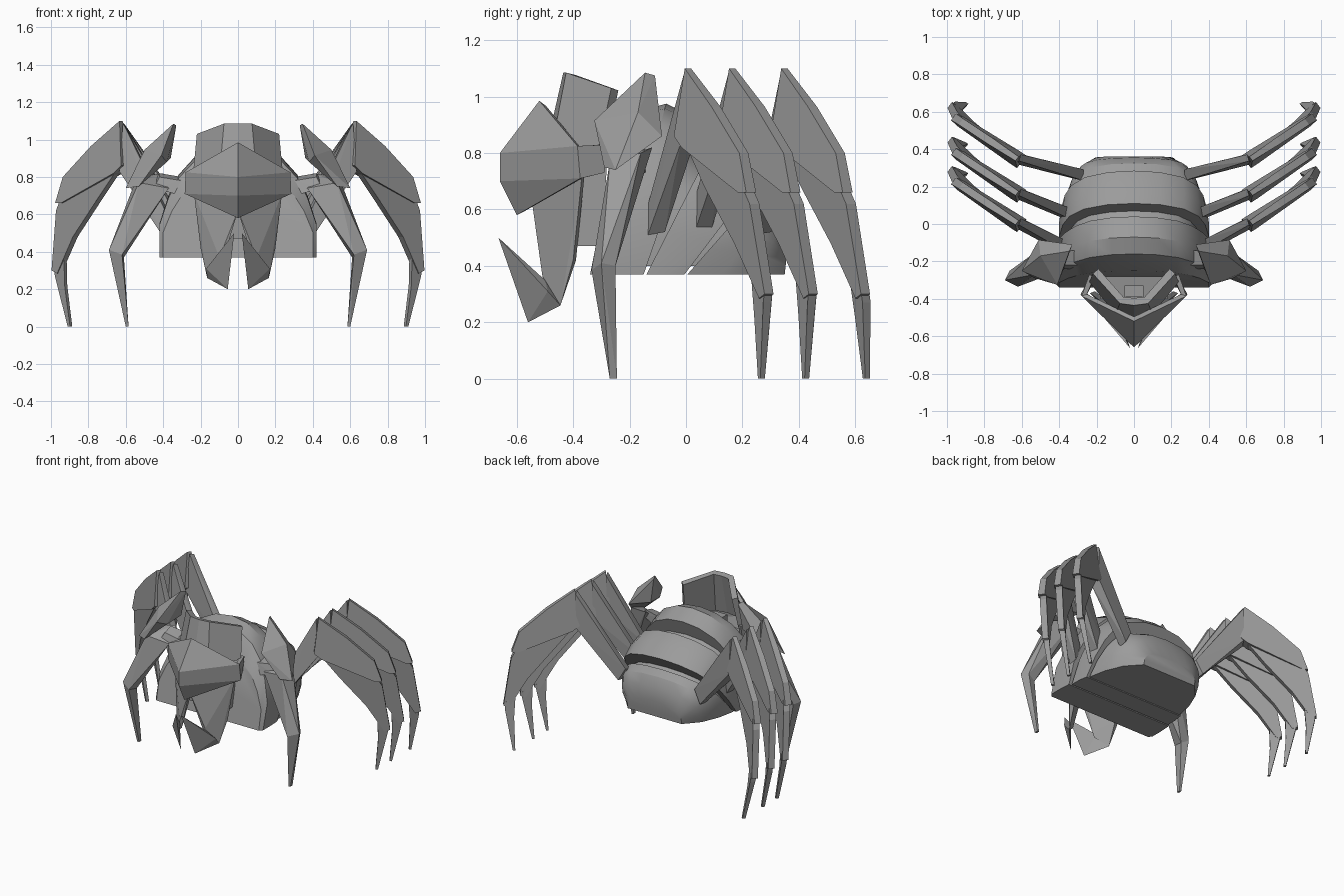
import bpy, bmesh
from mathutils import Vector

if "Cube" in bpy.data.objects:
    bpy.data.objects.remove(bpy.data.objects["Cube"])

shell = bpy.data.materials.new("shell_grey")
shell.diffuse_color = (0.33, 0.33, 0.33, 1)
shell.use_nodes = True
shell.node_tree.nodes["Principled BSDF"].inputs["Base Color"].default_value = shell.diffuse_color


def finish(name, bm, mirror=True, solid=0, smooth=False):
    bmesh.ops.recalc_face_normals(bm, faces=bm.faces)
    me = bpy.data.meshes.new(name)
    bm.to_mesh(me)
    bm.free()
    ob = bpy.data.objects.new(name, me)
    bpy.context.collection.objects.link(ob)
    me.materials.append(shell)
    if mirror:
        m = ob.modifiers.new("mirror", 'MIRROR')
        m.use_clip = True
        m.merge_threshold = 0.001
    if solid:
        s = ob.modifiers.new("thickness", 'SOLIDIFY')
        s.thickness = solid
        s.offset = -1
    if smooth:
        bpy.ops.object.select_all(action='DESELECT')
        ob.select_set(True)
        bpy.context.view_layer.objects.active = ob
        bpy.ops.object.shade_smooth_by_angle(angle=0.5)
    return ob


def hull(name, pts, mirror=True):
    """Faceted solid around a handful of corner points."""
    bm = bmesh.new()
    vs = [bm.verts.new(p) for p in pts]
    bmesh.ops.convex_hull(bm, input=vs)
    inner = [v for v in bm.verts if not v.link_faces]
    bmesh.ops.delete(bm, geom=inner, context='VERTS')
    return finish(name, bm, mirror)


def sheet(name, pts, faces, solid):
    """Thin folded plate, mirrored across x."""
    bm = bmesh.new()
    vs = [bm.verts.new(p) for p in pts]
    for f in faces:
        bm.faces.new([vs[i] for i in f])
    return finish(name, bm, True, solid)


def blade(name, pts):
    """Flat leg plate from an outline of (x, y, z, half thickness)."""
    n = Vector((-0.6, 0.8, 0))
    bm = bmesh.new()
    a = [bm.verts.new(Vector(p[:3]) + n * p[3]) for p in pts]
    b = [bm.verts.new(Vector(p[:3]) - n * p[3]) for p in pts]
    bm.faces.new(a)
    bm.faces.new(b[::-1])
    for i in range(len(pts)):
        j = (i + 1) % len(pts)
        bm.faces.new((a[i], b[i], b[j], a[j]))
    return finish(name, bm)


# Body: three domed segments lofted through leaning arches
ARCH = [(1, 0), (1, .3), (.95, .55), (.86, .73), (.67, .88), (.36, .972), (0, 1)]
ARCH = ARCH + [(-u, v) for u, v in ARCH[-2::-1]]


def body_segment(name, sections, taper=0, base=0.37):
    bm = bmesh.new()
    rings = []
    for yb, yt, zt, w in sections:
        rings.append([bm.verts.new((w * u * (1 - taper * max(0, v - .3)), yb + (yt - yb) * v,
                                    base + (zt - base) * v)) for u, v in ARCH])
    k = len(ARCH)
    for r, s in zip(rings, rings[1:]):
        for i in range(k):
            j = (i + 1) % k
            bm.faces.new((r[i], r[j], s[j], s[i]))
    bm.faces.new(rings[0])
    bm.faces.new(rings[-1][::-1])
    finish(name, bm, mirror=False, smooth=True)


# (bottom y, top y, top z, half width)
body_segment("front_body", [(-.34, -.25, .82, .40), (-.32, -.16, .95, .42), (-.24, -.07, .975, .42),
                            (-.15, .04, .92, .415)], taper=.28)
body_segment("body_core", [(-.20, 0, .82, .35), (-.08, .16, .73, .35), (.04, .28, .61, .34)], base=.40)
body_segment("middle_body", [(-.14, .11, .86, .40), (-.07, .20, .82, .40),
                             (-.005, .285, .75, .39)])
body_segment("rear_body", [(.005, .27, .67, .375), (.13, .325, .64, .35),
                           (.25, .355, .58, .30), (.35, .362, .48, .21)])

# Head: pointed mask, raised crest behind it, and the core joining the body
sheet("mask", [(0, -.52, .985), (0, -.66, .80), (0, -.66, .70), (0, -.60, .58),
               (.28, -.385, .825), (.285, -.375, .71), (.24, -.27, .83), (.24, -.29, .73)],
      [(0, 1, 4), (1, 2, 5, 4), (2, 3, 5), (4, 5, 7, 6)], .03)
sheet("crest", [(0, -.435, 1.085), (.075, -.425, 1.085), (.22, -.265, 1.03),
                (0, -.50, .80), (.10, -.48, .80), (.24, -.31, .82)],
      [(0, 1, 4, 3), (1, 2, 5, 4)], .04)
hull("neck", [(x, y, z) for x in (-.18, .18) for y, z in
              ((-.39, .47), (-.30, .47), (-.40, .74), (-.28, .76))], mirror=False)
hull("head_core", [(x, y, z) for x in (-.05, .05) for y in (-.39, -.33) for z in (.74, .82)],
     mirror=False)

# Jaws: folded columns under the mask with forward pointing fangs
hull("jaw", [(.235, -.37, .71), (.21, -.36, .72), (0, -.545, .62), (0, -.50, .64),
             (.20, -.40, .42), (.17, -.39, .42), (.10, -.51, .37), (.10, -.47, .38),
             (.165, -.445, .26), (.09, -.50, .32)])
hull("fang", [(.165, -.445, .26), (.055, -.56, .20), (.02, -.665, .50),
              (.105, -.50, .35), (.17, -.49, .31)])

# Three pairs of long rear legs
for i, off in enumerate((0, .157, .342)):
    def P(x, z, t, dy=0):
        return (x, off + .01 + (x - .63) * .66 + dy, z, t)
    tag = "_%d" % (i + 1)
    hx = (.37, .32, .27)[i]
    hy = off - (.115, .11, .08)[i]
    sp = .03 if i == 2 else 0
    hull("leg_arm" + tag, [(hx, hy - .03, .58), (hx, hy + .03, .61), (hx + .05, hy - .02, .51),
                           (hx + .05, hy + .04, .52), (.615, off - .005, 1.09), (.605, off + .03, 1.08),
                           (.635, off - .02, .83), (.60, off + .03, .84)])
    blade("leg_thigh" + tag, [P(.60, .86, .042), P(.625, 1.1, .014), P(.775, .965, .02),
                              P(.925, .80, .02), P(.965, .66, .022), P(.93, .66, .03),
                              P(.64, .82, .042)])
    blade("leg_shin" + tag, [P(.64, .83, .022), P(.93, .70, .022), P(.96, .62, .022, .015),
                             P(.985, .30, .02, .05), P(.955, .285, .02, .05),
                             P(.87, .48, .022, .02), P(.74, .68, .022)])
    blade("leg_foot" + tag, [P(.925, .44, .012, .03), P(.975, .31, .018, .055),
                             P(.968, .27, .018, .055 + sp / 3), P(.905, 0, .01, .08 + sp),
                             P(.892, 0, .01, .08 + sp), P(.92, .22, .012, .05 + sp / 2)])

# Front legs: faceted shoulder, shin and pointed foot
hull("front_shoulder", [(.345, -.145, 1.085), (.33, -.11, 1.075), (.41, -.325, .915),
                        (.51, -.085, .86), (.60, -.25, .74), (.53, -.29, .75),
                        (.36, -.12, .90), (.50, -.17, .945), (.38, -.25, .88)])
hull("front_shin", [(.53, -.27, .77), (.54, -.16, .80), (.37, -.24, .74), (.40, -.12, .82),
                    (.69, -.30, .41), (.665, -.25, .40), (.62, -.335, .385), (.61, -.26, .37)])
hull("front_foot", [(.69, -.30, .41), (.665, -.25, .40), (.62, -.335, .385), (.61, -.26, .37),
                    (.60, -.27, 0), (.598, -.245, 0), (.585, -.27, 0), (.585, -.245, 0)])
hull("front_arm", [(.30, -.24, .70), (.30, -.14, .70), (.30, -.22, .78), (.30, -.14, .80),
                   (.45, -.24, .74), (.45, -.15, .78), (.42, -.22, .80), (.42, -.15, .82)])
